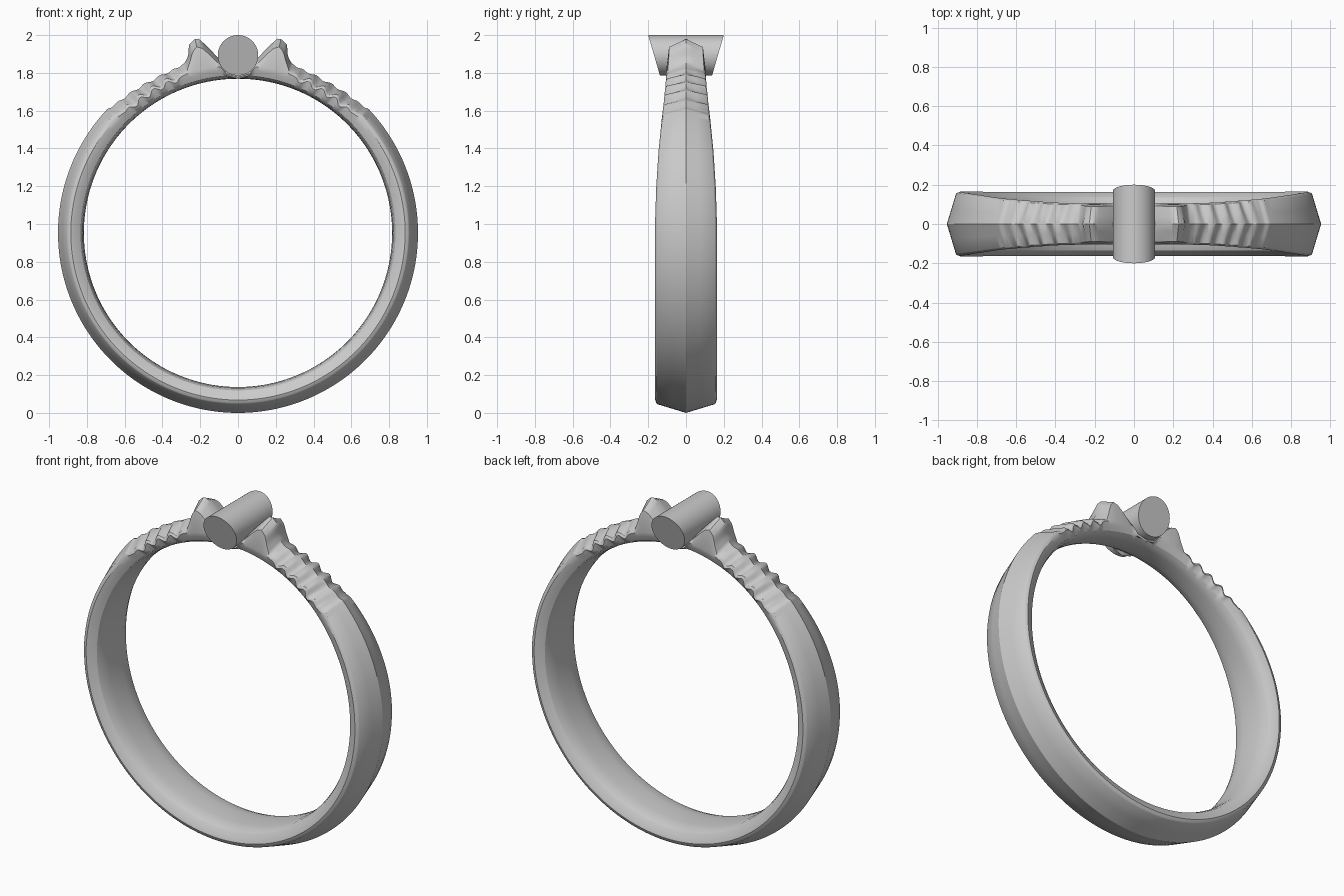
import bpy, bmesh, math

if "Cube" in bpy.data.objects:
    bpy.data.objects.remove(bpy.data.objects["Cube"])

metal = bpy.data.materials.new("grey metal")
metal.diffuse_color = (0.6, 0.6, 0.6, 1)
metal.use_nodes = True
metal.node_tree.nodes["Principled BSDF"].inputs["Base Color"].default_value = metal.diffuse_color

CZ = 0.953  # height of the ring centre


def lerp(table, x):
    if x <= table[0][0]:
        return table[0][1]
    for (a, u), (b, v) in zip(table, table[1:]):
        if x <= b:
            return u + (v - u) * (x - a) / (b - a)
    return table[-1][1]


# radii against the angle from the top, in degrees
RIDGE = [(0, .85), (4, .875), (6.7, .936), (10.9, 1.036), (11.5, 1.049), (12.6, 1.051),
         (14.6, 1.03), (15.7, .973), (17.3, .945), (19.5, .93), (29, .926), (40, .936),
         (45.4, .943), (46.2, .953)]
EDGE = [(0, .842), (4, .86), (6.7, .91), (10.9, 1.0), (12.6, 1.015), (14.2, .99),
        (15.7, .945), (17.5, .905), (20, .888), (40, .888), (45, .897), (46.5, .907)]
CORNER = [(0, .85), (12, .72), (15, .75), (20, .93)]
# half width against height
WIDTH = [(0, .163), (.8, .165), (1.0, .164), (1.2, .158), (1.4, .146), (1.6, .127),
         (1.8, .107), (2, .097)]


def section(deg):
    """Closed cross-section as (y, radius) points."""
    a = abs(deg)
    w = lerp(WIDTH, CZ + .93 * math.cos(math.radians(a)))
    ridge, edge, c = lerp(RIDGE, a), lerp(EDGE, a), lerp(CORNER, a)

    def wave(shift, amp):  # carved notches on the shoulders
        t = (a - 18.5 + shift) / 27
        if not 0 < t < 1:
            return 0
        return -amp * math.cos(2 * math.pi * 5 * t) * min(1, 6 * t, 6 * (1 - t))

    edge += wave(1.5, .013)
    ridge += wave(0, .005)
    side = min(.885, edge - .017)
    mid = (ridge + edge) / 2 + wave(.7, .004)
    lo = min(.862, side - .01)
    half = [(w * .35, .817), (w * .65, .822), (w * .83, .834), (w * .95, lo),
            (w, side), (w * (c + 1) / 2, edge - .006), (w * c, edge), (w * c / 2, mid)]
    return [(0, .816)] + half + [(0, ridge)] + [(-y, r) for y, r in reversed(half)]


# band, swept once round with finer steps on the shoulders
angles = [i * .5 for i in range(-100, 101)] + [50 + i * 2 for i in range(1, 130)]
bm = bmesh.new()
rings = []
for d in angles:
    t = math.radians(d)
    dd = d if d <= 180 else d - 360
    rings.append([bm.verts.new((r * math.sin(t), y, CZ + r * math.cos(t)))
                  for y, r in section(dd)])
for i, a in enumerate(rings):
    b = rings[(i + 1) % len(rings)]
    for j in range(len(a)):
        k = (j + 1) % len(a)
        bm.faces.new((a[j], a[k], b[k], b[j]))


def finish(bm, name, angle):
    bmesh.ops.recalc_face_normals(bm, faces=bm.faces)
    me = bpy.data.meshes.new(name)
    bm.to_mesh(me)
    bm.free()
    me.materials.append(metal)
    ob = bpy.data.objects.new(name, me)
    bpy.context.collection.objects.link(ob)
    bpy.ops.object.select_all(action='DESELECT')
    ob.select_set(True)
    bpy.context.view_layer.objects.active = ob
    bpy.ops.object.shade_smooth_by_angle(angle=math.radians(angle))


finish(bm, "ring_band", 32)

# cross bar: a cylinder along y whose slanted ends are shorter at the bottom
bm = bmesh.new()
R, BZ, N = .107, 1.893, 64
ends = []
for s in (-1, 1):
    loop = []
    for i in range(N):
        t = 2 * math.pi * i / N
        z = BZ + R * math.sin(t)
        loop.append(bm.verts.new((R * math.cos(t), s * (.2 - (2 - z) * .29), z)))
    bm.faces.new(loop)
    ends.append(loop)
for i in range(N):
    k = (i + 1) % N
    bm.faces.new((ends[0][i], ends[0][k], ends[1][k], ends[1][i]))
finish(bm, "cross_bar", 35)
